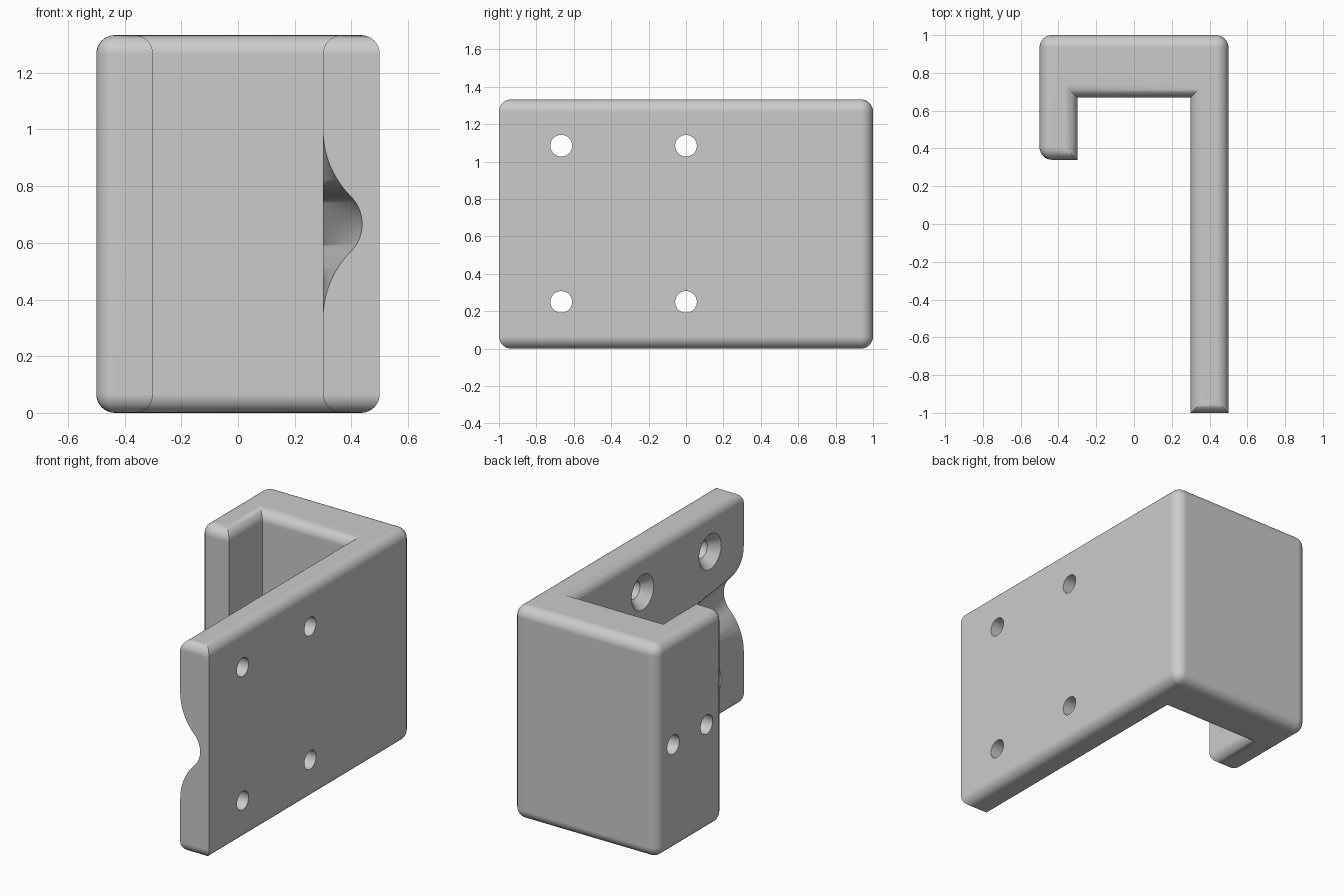
import bpy, bmesh, math
from mathutils import Matrix, Vector

cube = bpy.data.objects.get("Cube")
if cube:
    bpy.data.objects.remove(cube, do_unlink=True)

HEIGHT = 1.333
MID = HEIGHT / 2
ROUND = 0.066

grey = bpy.data.materials.new("light_grey")
grey.use_nodes = True
colour = (0.6, 0.6, 0.6, 1)
grey.diffuse_color = colour
grey.node_tree.nodes["Principled BSDF"].inputs["Base Color"].default_value = colour


def make_object(name, bm):
    bmesh.ops.recalc_face_normals(bm, faces=bm.faces)
    mesh = bpy.data.meshes.new(name)
    bm.to_mesh(mesh)
    bm.free()
    mesh.materials.append(grey)
    obj = bpy.data.objects.new(name, mesh)
    bpy.context.collection.objects.link(obj)
    return obj


def prism(points, offset):
    """Extrude a closed outline along an offset vector."""
    bm = bmesh.new()
    face = bm.faces.new([bm.verts.new(p) for p in points])
    moved = bmesh.ops.extrude_face_region(bm, geom=[face])["geom"]
    verts = [v for v in moved if isinstance(v, bmesh.types.BMVert)]
    bmesh.ops.translate(bm, verts=verts, vec=Vector(offset))
    return bm


def cut_cone(x0, x1, r0, r1, y, z):
    """Round cutter along x, from x0 to x1."""
    bm = bmesh.new()
    place = Matrix.Translation(((x0 + x1) / 2, y, z)) @ Matrix.Rotation(math.pi / 2, 4, 'Y')
    bmesh.ops.create_cone(bm, cap_ends=True, segments=40, radius1=r0, radius2=r1,
                          depth=x1 - x0, matrix=place)
    return make_object("hole_cutter", bm)


# Hooked bracket: long plate, back block and short arm in one outline
outline = [(0.5, -1), (0.5, 1), (-0.5, 1), (-0.5, 0.34),
           (-0.3, 0.34), (-0.3, 0.67), (0.3, 0.67), (0.3, -1)]
bm = prism([(x, y, 0) for x, y in outline], (0, 0, HEIGHT))
rounded_corners = outline[1:4]


def is_rounded(edge):
    a, b = (v.co for v in edge.verts)
    if abs(a.z - b.z) < 0.01:
        return True
    return any(math.hypot(a.x - x, a.y - y) < 0.01 for x, y in rounded_corners)


bmesh.ops.recalc_face_normals(bm, faces=bm.faces)
bmesh.ops.bevel(bm, geom=[e for e in bm.edges if is_rounded(e)], offset=ROUND,
                segments=8, profile=0.5, affect='EDGES')
bracket = make_object("bracket", bm)

cutters = []

# Countersunk screw holes in the plate
for y in (-0.667, 0):
    for z in (0.25, 1.085):
        cutters.append(cut_cone(0.2, 0.6, 0.058, 0.058, y, z))
        cutters.append(cut_cone(0.28, 0.365, 0.127, 0.0535, y, z))

# Plain holes in the side of the short arm
cutters.append(cut_cone(-0.6, -0.2, 0.06, 0.06, 0.51, MID))
cutters.append(cut_cone(-0.6, -0.2, 0.06, 0.06, 0.84, MID))

# Bell-shaped groove that fades out along the inside of the plate
FLARE, DIP, STEPS = 0.333, 0.138, 10
half = []
for i in range(STEPS + 1):
    a = math.radians(45 * i / STEPS)
    half.append((0.3 + FLARE * (1 - math.cos(a)), FLARE * (1 - math.sin(a))))
for i in range(1, STEPS + 1):
    a = math.radians(45 * (1 - i / STEPS))
    half.append((0.3 + DIP * math.cos(a), DIP * math.sin(a)))
bell = half + [(x, -h) for x, h in reversed(half[:-1])]
bell = [(0.1, FLARE)] + bell + [(0.1, -FLARE)]
start, length = -1.1, 1.3
points = [(x + DIP * 0.1, start, MID + h) for x, h in bell]
cutters.append(make_object("groove_cutter", prism(points, (-DIP * length, length, 0))))

# Apply the cuts and drop the cutters
bpy.ops.object.select_all(action='DESELECT')
bpy.context.view_layer.objects.active = bracket
bracket.select_set(True)
for cutter in cutters:
    cutter.hide_render = True
    mod = bracket.modifiers.new("cut", 'BOOLEAN')
    mod.operation = 'DIFFERENCE'
    mod.solver = 'EXACT'
    mod.object = cutter
    bpy.ops.object.modifier_apply(modifier=mod.name)
    bpy.data.objects.remove(cutter, do_unlink=True)

bpy.ops.object.shade_smooth_by_angle(angle=math.radians(30))
normals = bracket.modifiers.new("flat_faces", 'WEIGHTED_NORMAL')
normals.keep_sharp = True
